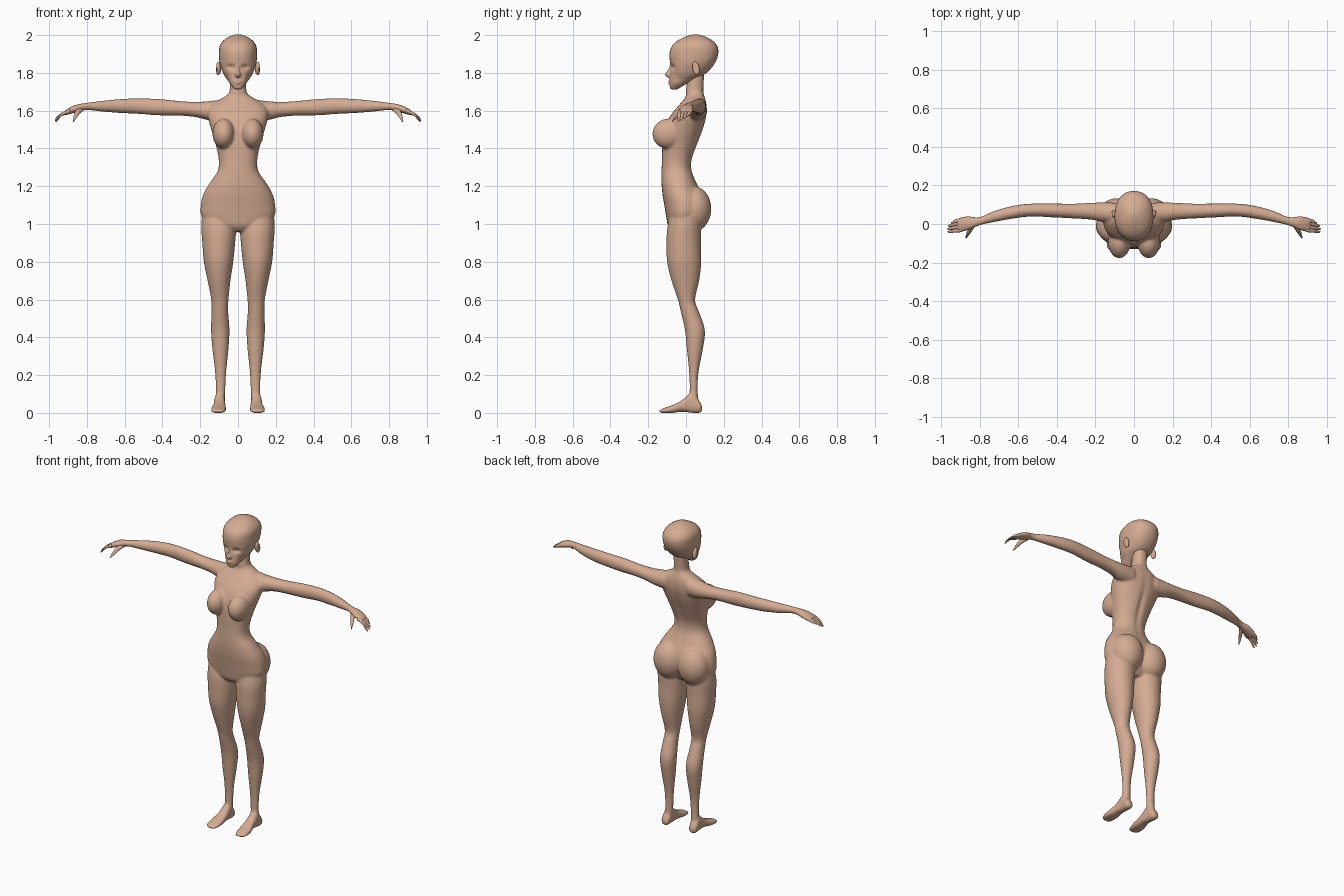
import bpy, bmesh, math
from mathutils import Vector, Matrix

cube = bpy.data.objects.get("Cube")
if cube:
    bpy.data.objects.remove(cube, do_unlink=True)

skin = bpy.data.materials.new("warm skin")
skin.use_nodes = True
skin.diffuse_color = (0.66, 0.41, 0.29, 1)
skin.node_tree.nodes["Principled BSDF"].inputs["Base Color"].default_value = skin.diffuse_color

UNIT = 0.01          # section tables are in hundredths
SIDES = 32
STEPS = 4


def blend(a, b, c, d, t):
    """Catmull-Rom interpolation of one value."""
    return b + t * (c - a + t * (2 * a - 5 * b + 4 * c - d + t * (3 * (b - c) + d - a))) / 2


def loft(bm, axis, sections, power=2.0, side=1):
    """Skin rounded sections (position, min, max, min, max) along an axis."""
    ends = [sections[0], *sections, sections[-1]]
    rows = []
    for i in range(len(sections) - 1):
        rows += [[blend(*v, k / STEPS) for v in zip(*ends[i:i + 4])] for k in range(STEPS)]
    rows.append(sections[-1])
    rings = []
    for pos, a0, a1, b0, b1 in rows:
        ring = []
        for k in range(SIDES):
            t = math.tau * k / SIDES
            c, s = (math.copysign(abs(f) ** (2 / power), f) for f in (math.cos(t), math.sin(t)))
            p = [(a0 + a1) / 2 + c * (a1 - a0) / 2, (b0 + b1) / 2 + s * (b1 - b0) / 2]
            p.insert("xyz".index(axis), pos)
            ring.append(bm.verts.new((p[0] * side * UNIT, p[1] * UNIT, p[2] * UNIT)))
        rings.append(ring)
    for r, q in zip(rings, rings[1:]):
        for k in range(SIDES):
            j = (k + 1) % SIDES
            bm.faces.new((r[k], r[j], q[j], q[k]))
    bm.faces.new(rings[0])
    bm.faces.new(rings[-1])


def ellipsoid(bm, centre, radii, tilt=0):
    place = (Matrix.Translation(Vector(centre) * UNIT) @ Matrix.Rotation(math.radians(tilt), 4, "X")
             @ Matrix.Diagonal((*(Vector(radii) * UNIT), 1)))
    bmesh.ops.create_uvsphere(bm, u_segments=32, v_segments=20, radius=1, matrix=place)


def finish(name, bm, voxel=0, smooth=0):
    """Make an object, optionally fusing its overlapping parts into one skin."""
    bmesh.ops.recalc_face_normals(bm, faces=bm.faces)
    mesh = bpy.data.meshes.new(name)
    bm.to_mesh(mesh)
    bm.free()
    obj = bpy.data.objects.new(name, mesh)
    bpy.context.collection.objects.link(obj)
    if voxel:
        fuse = obj.modifiers.new("fuse", "REMESH")
        fuse.mode = "VOXEL"
        fuse.voxel_size = voxel
        soften = obj.modifiers.new("soften", "SMOOTH")
        soften.factor = 0.5
        soften.iterations = smooth
        graph = bpy.context.evaluated_depsgraph_get()
        obj.data = bpy.data.meshes.new_from_object(obj.evaluated_get(graph))
        obj.modifiers.clear()
    obj.data.materials.clear()
    obj.data.materials.append(skin)
    obj.data.polygons.foreach_set("use_smooth", [True] * len(obj.data.polygons))
    return obj


def sculpt(obj, centre, radii, push):
    """Push the skin around a point with a soft falloff."""
    for v in obj.data.vertices:
        d = [(v.co[i] / UNIT - centre[i]) / radii[i] for i in range(3)]
        fall = math.exp(-sum(f * f for f in d))
        if fall > 0.01:
            v.co += Vector(push) * UNIT * fall
    obj.data.update()


def centred(rows):
    return [(z, -w, w, y0, y1) for z, w, y0, y1 in rows]


# Torso and neck: height, half width, front, back
torso = centred([
    (96, 5, -7, 4), (99, 14, -9.5, 6), (104, 19.3, -10.5, 8), (110, 19.7, -11.5, 9.5),
    (116, 18.3, -12.5, 8.5), (122, 14.8, -13, 5.5), (128, 10.8, -13, 3.2),
    (134, 10.2, -12.7, 3.2), (142, 11.8, -12.5, 6), (150, 14.2, -11.5, 9),
    (157, 16, -8.5, 10.8), (162, 15, -4.5, 11), (165.5, 10.5, -1.5, 10.5),
    (168, 6.2, 0, 9.7), (171, 4.4, 0, 9.2), (180, 4.4, 1.5, 9.7)])
leg = [
    (106, 2, 19, -8, 8), (98, 1, 19.4, -9.9, 8), (90, 1.5, 18.9, -10.3, 7.9),
    (80, 2.5, 18.1, -10, 8.1), (70, 4, 16.1, -7.7, 7), (60, 5, 14.2, -4.3, 4.8),
    (54, 5.2, 14, -2.9, 6.7), (44, 4.5, 14.3, -.6, 10), (34, 5, 13.6, .4, 9),
    (22, 6.2, 12.2, 1.6, 6.7), (12, 6.7, 11.8, 1.9, 6.2), (4, 7, 12, 1, 7)]
foot = [
    (8.6, 8.5, 11, 1.5, 3), (7.3, 7.3, 12.6, 0, 6), (3, 7, 12.6, 0, 10.5),
    (-2, 6.6, 13, .6, 6.8), (-7, 6.3, 14.2, 0, 4.2), (-12, 6.7, 14.2, 0, 2.4),
    (-14.3, 8, 12, .2, 1.4)]
arm = [
    (8, 0, 11, 154, 166), (16, 1, 11.2, 155, 165), (22, 2.2, 11, 156.5, 164.7),
    (30, 2.8, 10.6, 157.3, 165), (42, 3.4, 10.6, 157.5, 166.2), (53, 3.9, 10.6, 158.3, 166.5),
    (62, 2.9, 9.6, 158.7, 166.2), (72, 1.1, 7, 159.5, 165.2), (80, -.7, 3.7, 160.3, 164.2),
    (86, -3.2, 4.1, 159, 163.1), (90, -4.1, 3.6, 157.9, 161.2), (92, -3.7, 2.8, 157.5, 159.8)]

body = bmesh.new()
loft(body, "z", torso, power=2.2)
for side in (1, -1):
    loft(body, "z", leg, side=side)
    loft(body, "y", foot, power=2.5, side=side)
    loft(body, "x", arm, side=side)
    ellipsoid(body, (side * 7.6, -9.2, 147.8), (5.9, 8.6, 8), tilt=8)
    ellipsoid(body, (side * 8.8, 4, 108), (10, 9.4, 12))
body = finish("body", body, voxel=0.006, smooth=10)
sculpt(body, (0, 6, 143), (1.8, 6, 16), (0, -.9, 0))

# Head: height, half width, front, back
skull = centred([
    (171.3, 1.8, -8.2, -4.5), (174, 4.3, -8.8, 0), (177, 6.4, -8.7, 5.5),
    (180, 8, -8.5, 11), (185, 9.7, -8.5, 15.2), (190, 10.1, -8.8, 17.1),
    (194, 9.8, -7.6, 16.7), (197, 7.9, -4.6, 14.2), (199.3, 4.5, 0, 10), (200.4, 1, 4, 6)])
nose = centred([
    (184.5, .6, -8.4, -5), (181, 1, -10.1, -5), (179, 1.7, -11.3, -5), (177.3, 1.2, -9.2, -5)])
head = bmesh.new()
loft(head, "z", skull, power=2.2)
loft(head, "z", nose)
ellipsoid(head, (0, -8.2, 175.3), (2.3, 1.4, 1.1))
head = finish("head", head, voxel=0.004, smooth=6)
for side in (1, -1):
    sculpt(head, (side * 3.8, -8, 183), (2.4, 4, 1.5), (0, 1.3, 0))
    sculpt(head, (side * 6.5, -5, 176.5), (2, 4, 3), (-side * .6, .4, 0))
sculpt(head, (0, -9, 175.3), (2, 3, .35), (0, .5, 0))

# Ears, fingers and thumbs
knuckles = [(-3.1, 96.7, -4, 154.2), (-1.2, 97, -2.5, 154.8), (.6, 96.6, -.9, 155.6), (2.2, 95, .7, 156.8)]
for side, label in ((1, "left"), (-1, "right")):
    ear = bmesh.new()
    ellipsoid(ear, (side * 10.4, 5.3, 182.4), (1.5, 1.9, 3.6), tilt=12)
    ear = finish(label + "_ear", ear)
    sculpt(ear, (side * 12, 5, 182.6), (1, 1, 2), (-side * .8, 0, 0))
    hand = bmesh.new()
    for y, tip_x, tip_y, tip_z in knuckles:
        path = [(89, y, 159.8, 1.1), (93, (y + tip_y) / 2, 158.2, .9),
                (tip_x - 1, tip_y, tip_z + .9, .65), (tip_x, tip_y, tip_z, .25)]
        loft(hand, "x", [(x, v - r, v + r, z - r, z + r) for x, v, z, r in path], side=side)
    thumb = [(0, 83, 161, 1.5), (-3, 85, 159, 1.3), (-5.5, 86.3, 156.5, .9), (-7.4, 87.2, 154.3, .3)]
    loft(hand, "y", [(y, x - r, x + r, z - r, z + r) for y, x, z, r in thumb], side=side)
    finish(label + "_fingers", hand)
